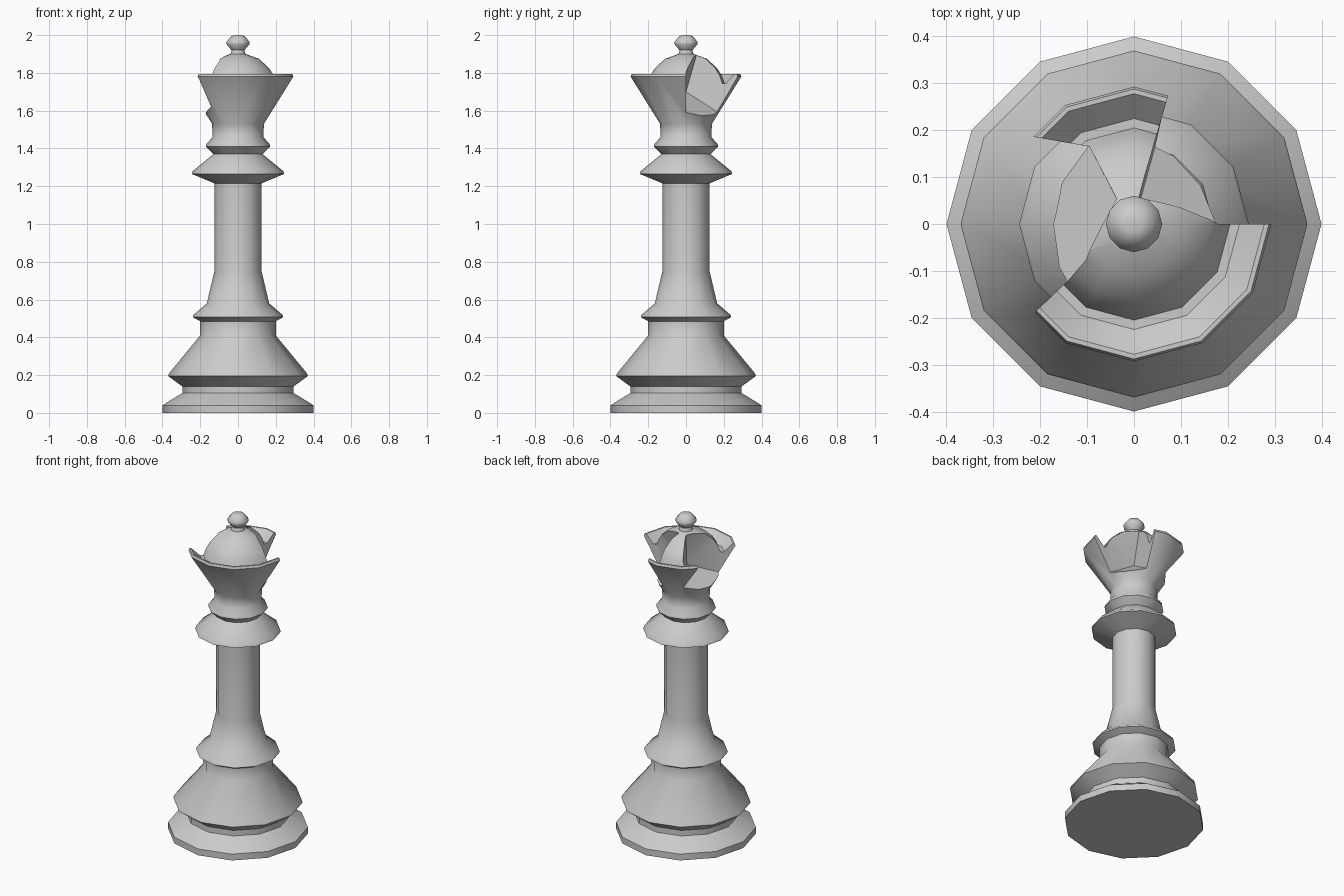
import bpy, bmesh, math
from mathutils import Vector

cube = bpy.data.objects.get("Cube")
if cube:
    bpy.data.objects.remove(cube)

SIDES = 12

stone = bpy.data.materials.new("light_grey")
stone.use_nodes = True
GREY = (0.6, 0.6, 0.6, 1)
stone.diffuse_color = GREY
stone.node_tree.nodes["Principled BSDF"].inputs["Base Color"].default_value = GREY


def add_object(name, bm):
    bmesh.ops.recalc_face_normals(bm, faces=bm.faces)
    mesh = bpy.data.meshes.new(name)
    bm.to_mesh(mesh)
    bm.free()
    mesh.materials.append(stone)
    obj = bpy.data.objects.new(name, mesh)
    bpy.context.collection.objects.link(obj)
    return obj


def lathe(name, profile):
    """Closed turned solid from (radius, height) pairs, bottom to top."""
    bm = bmesh.new()
    rings = []
    for r, z in profile:
        angles = [math.tau * i / SIDES for i in range(SIDES)]
        rings.append([bm.verts.new((r * math.cos(a), r * math.sin(a), z)) for a in angles])
    for low, high in zip(rings, rings[1:]):
        for i in range(SIDES):
            j = (i + 1) % SIDES
            bm.faces.new((low[i], low[j], high[j], high[i]))
    bm.faces.new(rings[0][::-1])
    bm.faces.new(rings[-1])
    return add_object(name, bm)


def break_cutter(name, inner, floor, top, slope):
    """Convex wedge whose floor falls away from the axis."""
    bm = bmesh.new()
    for x, y in floor:
        bm.verts.new((x, y, inner - slope * Vector((x, y)).length))
    for x, y in top:
        bm.verts.new((x, y, 1.93))
    hull = bmesh.ops.convex_hull(bm, input=bm.verts)
    loose = [v for v in hull["geom_interior"] if isinstance(v, bmesh.types.BMVert)]
    bmesh.ops.delete(bm, geom=loose, context="VERTS")
    obj = add_object(name, bm)
    obj.hide_render = True
    obj.hide_viewport = True
    return obj


# Turned body: foot, bell, shaft, collars, flared crown and dome in one piece
piece = lathe("chess_queen", [
    (0.40, 0), (0.40, 0.04), (0.385, 0.05), (0.295, 0.105), (0.295, 0.14),
    (0.37, 0.195), (0.365, 0.21), (0.20, 0.41), (0.20, 0.485),
    (0.24, 0.507), (0.235, 0.52), (0.165, 0.58), (0.125, 0.75),
    (0.125, 1.215), (0.245, 1.265), (0.24, 1.28), (0.13, 1.37),
    (0.15, 1.39), (0.17, 1.41), (0.168, 1.422), (0.135, 1.46), (0.137, 1.53),
    (0.293, 1.78), (0.288, 1.795), (0.278, 1.795), (0.225, 1.745),
    (0.205, 1.745), (0.19, 1.785), (0.165, 1.825), (0.11, 1.875), (0.04, 1.9),
    (0.034, 1.92), (0.06, 1.95), (0.06, 1.965), (0.035, 1.995), (0.018, 2.0),
])

# Two broken-out gaps in the crown
cutters = [
    break_cutter("right_gap_cutter", 1.70,
                 [(0, 0), (0.4, 0), (0.11, 0.4), (0.4, 0.4)],
                 [(0.012, 0.066), (0.4, 0), (0.11, 0.4), (0.4, 0.4)], 0.62),
    break_cutter("left_gap_cutter", 1.70,
                 [(-0.02, 0.02), (-0.14, -0.12), (-0.35, -0.32), (-0.35, 0.21), (-0.095, 0.165)],
                 [(-0.04, 0.06), (-0.14, -0.12), (-0.35, -0.32), (-0.35, 0.21), (-0.095, 0.165)], 0.42),
]
bpy.context.view_layer.objects.active = piece
piece.select_set(True)
for cutter in cutters:
    mod = piece.modifiers.new("gap", "BOOLEAN")
    mod.operation = "DIFFERENCE"
    mod.solver = "EXACT"
    mod.object = cutter
    bpy.ops.object.modifier_apply(modifier=mod.name)
for cutter in cutters:
    bpy.data.objects.remove(cutter)

# Soft turning with crisp broken edges
bpy.ops.object.select_all(action="DESELECT")
piece.select_set(True)
bpy.ops.object.shade_smooth_by_angle(angle=math.radians(42))
